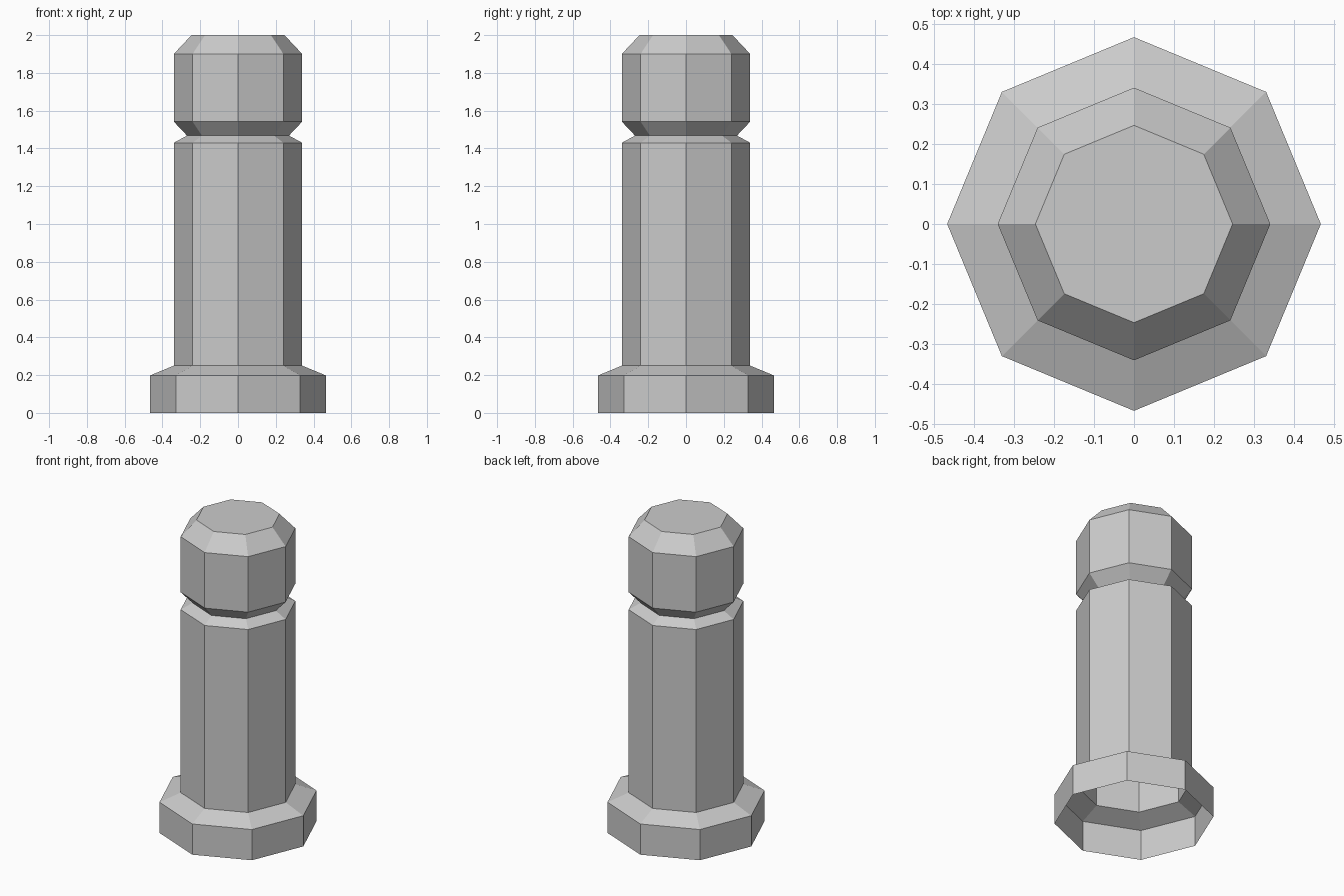
import bpy, bmesh
from math import cos, sin, tau

if "Cube" in bpy.data.objects:
    bpy.data.objects.remove(bpy.data.objects["Cube"])

SIDES = 8
# (radius, height) from the open foot up to the cap rim
PROFILE = [(0.466, 0.0), (0.466, 0.198), (0.34, 0.25), (0.34, 1.43),
           (0.27, 1.468), (0.34, 1.542), (0.34, 1.90), (0.246, 2.0)]

bm = bmesh.new()
rings = [[bm.verts.new((r * cos(tau * i / SIDES), r * sin(tau * i / SIDES), z))
          for i in range(SIDES)] for r, z in PROFILE]

# Flanged foot, shaft, groove and head walls
for low, high in zip(rings, rings[1:]):
    for i in range(SIDES):
        j = (i + 1) % SIDES
        bm.faces.new((low[i], low[j], high[j], high[i]))

# Cap fan
centre = bm.verts.new((0, 0, 2.0))
for i in range(SIDES):
    bm.faces.new((rings[-1][i], rings[-1][(i + 1) % SIDES], centre))

mesh = bpy.data.meshes.new("bollard_post")
bm.to_mesh(mesh)
bm.free()
bpy.context.collection.objects.link(bpy.data.objects.new("bollard_post", mesh))
